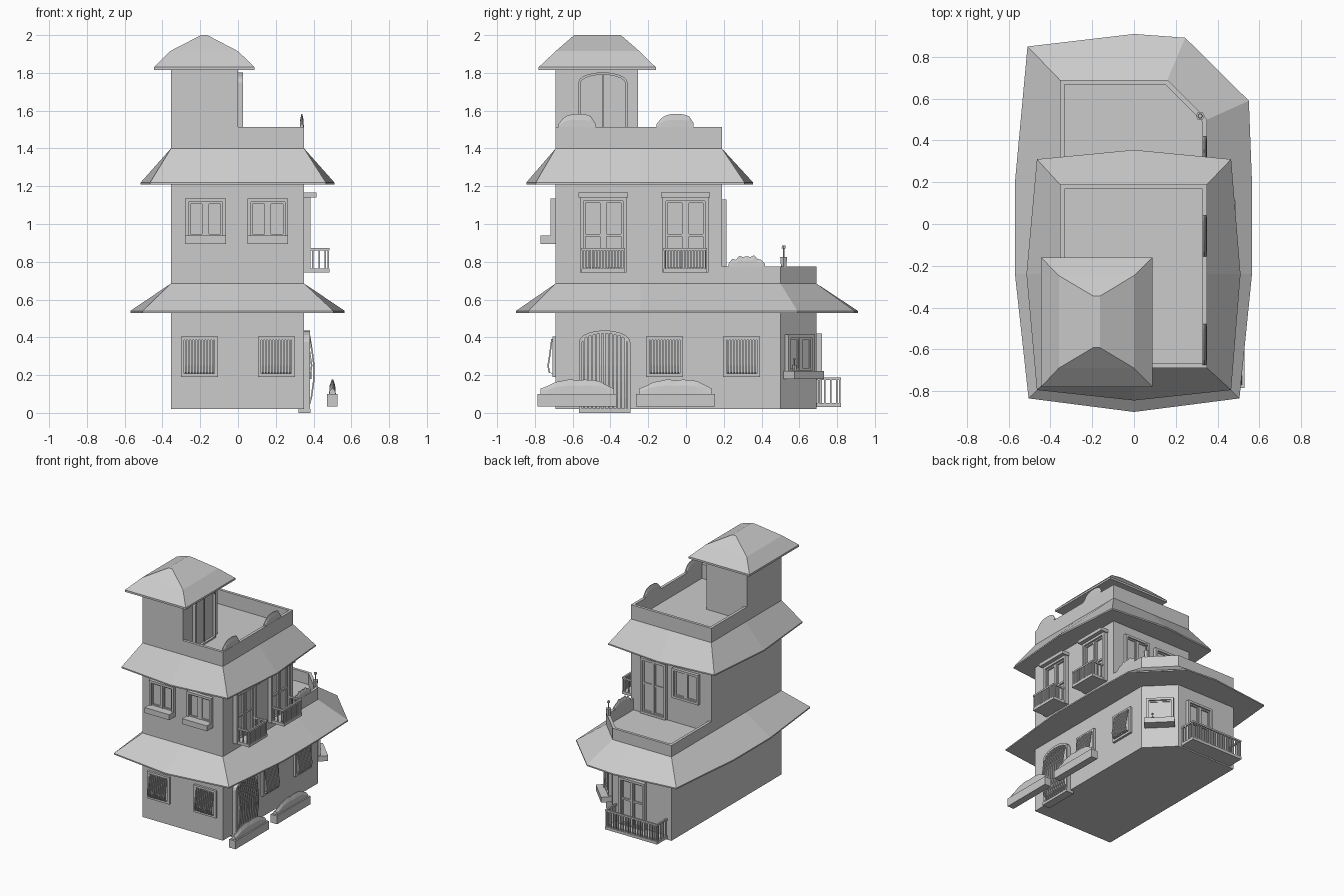
import bpy, bmesh, math
from mathutils import Vector, Matrix

if "Cube" in bpy.data.objects:
    bpy.data.objects.remove(bpy.data.objects["Cube"])

# ---------- helpers: everything is lofted between loops of points ----------
def frame(origin, u, n):
    """Wall frame: local x runs along the wall, y points out, z is up."""
    return Matrix(((u[0], n[0], 0, origin[0]), (u[1], n[1], 0, origin[1]),
                   (0, 0, 1, 0), (0, 0, 0, 1)))

def loft(loops, cyclic=False):
    return (loops, cyclic)

def box(x0, x1, y0, y1, z0, z1):
    r = [(x0, y0), (x1, y0), (x1, y1), (x0, y1)]
    return loft([[(x, y, z) for x, y in r] for z in (z0, z1)])

def slab(pts, n0, n1):
    """Upright outline (u, z) given thickness along n."""
    return loft([[(u, n, z) for u, z in pts] for n in (n0, n1)])

def ring(outer, inner, n0, n1):
    """Upright frame between two outlines."""
    f = lambda p, n: [(u, n, z) for u, z in p]
    return loft([f(outer, n0), f(outer, n1), f(inner, n1), f(inner, n0)], True)

def rect(u0, u1, z0, z1):
    return [(u0, z0), (u1, z0), (u1, z1), (u0, z1)]

def bar(u, w, path, t=0.008):
    """Bent bar following (n, z) points."""
    return loft([[(u - w, n, z), (u + w, n, z), (u + w, n - t, z), (u - w, n - t, z)]
                 for n, z in path])

def part(name, shapes, M=Matrix()):
    bm = bmesh.new()
    for loops, cyclic in shapes:
        vs = [[bm.verts.new(M @ Vector(p)) for p in lp] for lp in loops]
        k = len(vs[0])
        for a, b in zip(vs, vs[1:] + (vs[:1] if cyclic else [])):
            for i in range(k):
                j = (i + 1) % k
                bm.faces.new((a[i], a[j], b[j], b[i]))
        if not cyclic:
            bm.faces.new(vs[0])
            bm.faces.new(vs[-1])
    bmesh.ops.remove_doubles(bm, verts=bm.verts, dist=1e-5)
    bmesh.ops.recalc_face_normals(bm, faces=bm.faces)
    me = bpy.data.meshes.new(name)
    bm.to_mesh(me)
    bm.free()
    ob = bpy.data.objects.new(name, me)
    bpy.context.collection.objects.link(ob)

def prism(pts, z0, z1):
    return loft([[(x, y, z) for x, y in pts] for z in (z0, z1)])

def parapet(outer, inner, z0, z1):
    f = lambda p, z: [(x, y, z) for x, y in p]
    return loft([f(outer, z0), f(outer, z1), f(inner, z1), f(inner, z0)], True)

def skirt_roof(pairs, z0, z1):
    """Sloped roof from eave points to wall points, with a thin rim."""
    return loft([[(a, b, z0) for a, b, c, d in pairs], [(a, b, z0 + .01) for a, b, c, d in pairs],
                 [(c, d, z1) for a, b, c, d in pairs]])

FRONT = frame((0, -.69), (1, 0), (0, -1))
RIGHT = frame((.35, 0), (0, 1), (1, 0))
BACK1 = frame((0, .69), (1, 0), (0, 1))
BACK2 = frame((0, .19), (1, 0), (0, 1))
TOWER = frame((0, 0), (0, 1), (1, 0))
S = math.sqrt(.5)
CORNER = frame((.255, .595), (-S, S), (S, S))
L, R = -.355, .35

# ---------- storeys, skirt roofs and terraces ----------
ground = [(L, -.69), (R, -.69), (R, .5), (.16, .69), (L, .69)]
part("ground_floor", [prism(ground, .02, .54)])
part("upper_floor", [prism([(L, -.69), (R, -.69), (R, .19), (L, .19)], .68, 1.22)])
part("tower", [prism([(L, -.69), (0, -.69), (0, -.255), (L, -.255)], 1.39, 1.82)])
part("lower_roof", [skirt_roof([
    (-.505, -.835, L, -.69), (0, -.9, 0, -.69), (.505, -.835, R, -.69), (.565, -.24, R, -.24),
    (.565, .2, R, .2), (.55, .59, R, .5), (.245, .892, .16, .69), (0, .91, 0, .69),
    (-.51, .85, L, .69), (-.57, .2, L, .2), (-.57, -.24, L, -.24)], .53, .685)])
part("upper_roof", [skirt_roof([
    (-.465, -.795, L, -.69), (0, -.845, 0, -.69), (.465, -.795, R, -.69), (.51, -.24, R, -.24),
    (.465, .31, R, .19), (0, .355, 0, .19), (-.465, .31, L, .19), (-.515, -.24, L, -.24)],
    1.21, 1.4)])
part("lower_terrace_parapet", [parapet(
    [(L, .15), (R, .15), (R, .5), (.16, .69), (L, .69)],
    [(L + .022, .17), (R - .022, .17), (R - .022, .49), (.15, .668), (L + .022, .668)], .68, .775)])
part("upper_terrace_parapet", [parapet(
    [(L, -.69), (R, -.69), (R, .19), (L, .19)],
    [(L + .022, -.668), (R - .022, -.668), (R - .022, .168), (L + .022, .168)], 1.39, 1.513)])
part("tower_roof", [loft([[(a, c, z), (b, c, z), (b, d, z), (a, d, z)] for a, b, c, d, z in (
    (-.445, .088, -.78, -.16, 1.815), (-.445, .088, -.78, -.16, 1.83),
    (-.36, 0, -.69, -.247, 1.915), (-.195, -.163, -.592, -.345, 2.0))])])

# ---------- ground floor barred windows ----------
def barred_window(name, u, M, z0=.19, z1=.405):
    a, b = u - .098, u + .098
    s = [ring(rect(a, b, z0, z1), rect(a + .018, b - .018, z0 + .018, z1 - .018), -.005, .018),
         box(a + .01, b - .01, -.005, .004, z0 + .01, z1 - .01)]
    for i in range(10):
        s.append(bar(a + .026 + i * (b - a - .052) / 9, .004,
                     [(.012, z0 + .015), (.038, z0 + .025), (.044, z0 + .06),
                      (.036, z0 + .11), (.024, z1 - .015)]))
    part(name, s, M)

for i, (u, M) in enumerate(((-.205, FRONT), (.203, FRONT), (-.113, RIGHT), (.295, RIGHT))):
    barred_window(f"barred_window_{i}", u, M)

# ---------- plain two-pane windows and doors ----------
def panes(a, b, z0, z1, depth, rails=()):
    m, t = (a + b) / 2, .018
    s = [ring(rect(a, b, z0, z1), rect(a + t, b - t, z0 + t, z1 - t), -.005, depth),
         box(a + t, b - t, -.005, .006, z0 + t, z1 - t),
         box(m - .008, m + .008, 0, depth * .7, z0 + t, z1 - t)]
    for c, d in ((a + t, m - .008), (m + .008, b - t)):
        s.append(ring(rect(c, d, z0 + t, z1 - t),
                      rect(c + .01, d - .01, z0 + t + .01, z1 - t - .01), 0, depth * .55))
    return s + [box(a + t, b - t, 0, depth * .55, z - .007, z + .007) for z in rails]

def planter(a, b, depth, z0, z1):
    return box(a, b, 0, depth, z0, z1)

for i, u in enumerate((-.172, .158)):
    part(f"front_window_{i}", panes(u - .108, u + .108, .92, 1.135, .028)
         + [planter(u - .108, u + .108, .08, .895, .938)], FRONT)
part("corner_window", panes(-.1, .1, .21, .415, .025)
     + [planter(-.11, .11, .08, .18, .222)], CORNER)
part("back_window", panes(-.255, -.025, .885, 1.12, .025), BACK2)
part("terrace_door", panes(.03, .255, .69, 1.13, .025, (.93,)), BACK2)
part("back_door", panes(-.135, .09, .04, .42, .03, (.25,)), BACK1)

# ---------- balconies ----------
def railing(a, b, depth, z0, z1, n):
    """Floor slab plus posts and top rail on three sides."""
    s = [box(a, b, 0, depth, z0, z0 + .022), box(a, b, depth - .014, depth, z1 - .013, z1)]
    for i in range(n):
        u = a + .006 + i * (b - a - .012) / (n - 1)
        s.append(box(u - .004, u + .004, depth - .011, depth - .003, z0 + .02, z1 - .01))
    for u in (a, b - .012):
        s.append(box(u, u + .012, 0, depth, z1 - .013, z1))
        for k in range(4):
            y = .012 + k * (depth - .018) / 3.5
            s.append(box(u + .002, u + .01, y - .004, y + .004, z0 + .02, z1 - .01))
    return s

for i, u in enumerate((-.438, -.003)):
    part(f"balcony_door_{i}", panes(u - .122, u + .122, .742, 1.14, .033, (.94,))
         + [box(u - .13, u + .13, 0, .065, 1.14, 1.166)], RIGHT)
    part(f"balcony_railing_{i}", railing(u - .115, u + .115, .135, .742, .873, 15), RIGHT)
part("back_railing", railing(-.32, .135, .13, .03, .187, 22), BACK1)

# ---------- arched doors ----------
def arch(a, b, z0, zs, zt, n=10):
    m, r = (a + b) / 2, (b - a) / 2
    return [(a, z0), (b, z0)] + [(m + r * math.cos(math.pi * i / n),
            zs + (zt - zs) * math.sin(math.pi * i / n)) for i in range(n + 1)]

part("main_door_frame", [ring(arch(-.567, -.295, .012, .375, .437),
                              arch(-.551, -.311, .022, .37, .421), -.005, .03),
                         slab(arch(-.555, -.307, .015, .37, .425), -.005, .006),
                         box(-.567, -.295, -.03, .035, 0, .02)], RIGHT)
bars = []
for i in range(11):
    u = -.541 + i * .022
    zt = .365 + .058 * math.sqrt(1 - ((u + .431) / .125) ** 2)
    bars.append(bar(u, .005, [(.022, .008), (.042, .08), (.055, .17), (.056, .25),
                              (.046, .33), (.03, zt)]))
part("main_door_grille", bars, RIGHT)
part("tower_door", [ring(arch(-.57, -.31, 1.4, 1.75, 1.803),
                         arch(-.558, -.322, 1.412, 1.745, 1.79), -.005, .026),
                    slab(arch(-.562, -.318, 1.405, 1.747, 1.795), -.005, .008),
                    box(-.446, -.434, 0, .016, 1.41, 1.785)], TOWER)

# ---------- hedges and planters ----------
def hedge(a, b, n, w, z0, heights):
    """Lumpy clipped hedge, narrow at the top."""
    loops = []
    for i, h in enumerate(heights):
        u = a + (b - a) * i / (len(heights) - 1)
        loops.append([(u, n - w, z0), (u, n - w * .8, z0 + h * .6), (u, n - w * .2, z0 + h),
                      (u, n + w * .2, z0 + h), (u, n + w * .8, z0 + h * .6), (u, n + w, z0)])
    return loft(loops)

for i, a in enumerate((-.785, -.265)):
    part(f"ground_planter_{i}", [box(a, a + .418, .122, .178, .035, .1)], RIGHT)
    part(f"ground_hedge_{i}", [hedge(a + .015, a + .403, .15, .018, .098,
         (.03, .045, .065, .072, .08, .074, .078, .076, .07, .05, .03))], RIGHT)
for i, a in enumerate((-.675, -.155)):
    part(f"roof_hedge_{i}", [hedge(a, a + .195, -.012, .011, 1.505,
         (.025, .055, .07, .076, .078, .078, .074, .066, .03))], RIGHT)
part("terrace_hedge", [hedge(.225, .418, -.012, .011, .77,
     (.02, .045, .04, .062, .054, .06, .055, .064, .045, .04, .02))], RIGHT)

# ---------- potted plants: six-sided pot, stem and cap ----------
def disc(x, y, r, z, n=6):
    return [(x + r * math.cos(math.tau * i / n), y + r * math.sin(math.tau * i / n), z)
            for i in range(n)]

for name, x, y, z, k in (("terrace_potted_plant", .317, .517, .77, 1),
                         ("corner_potted_plant", .31, .575, .22, .6)):
    part(name, [loft([disc(x, y, .016 * k, z), disc(x, y, .021 * k, z + .055 * k)]),
                loft([disc(x, y, .004 * k, z + .05 * k), disc(x, y, .004 * k, z + .1 * k)]),
                loft([disc(x, y, .013 * k, z + .1 * k), disc(x, y, .01 * k, z + .115 * k)])])
